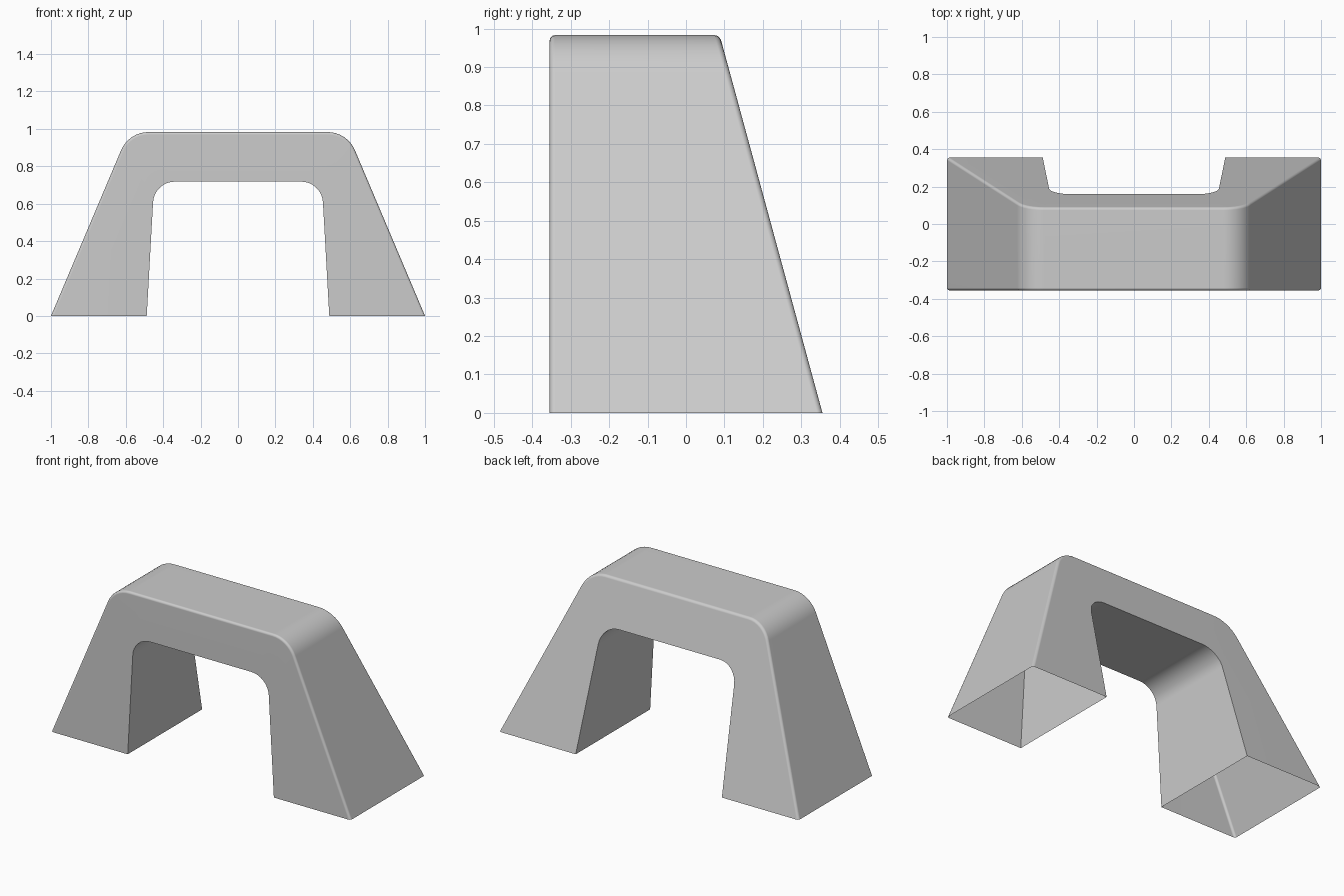
import bpy, bmesh, math
from mathutils import Vector

cube = bpy.data.objects.get("Cube")
if cube:
    bpy.data.objects.remove(cube, do_unlink=True)

HALF_DEPTH = 0.355
BACK_SLOPE = 0.272
BEVEL = 0.014


def fillet(start, corner, end, dist, steps=8):
    """Points of a rounded corner between two straight lines."""
    s, c, e = Vector(start), Vector(corner), Vector(end)
    a = c + (s - c).normalized() * dist
    b = c + (e - c).normalized() * dist
    half = (s - c).angle(e - c) / 2
    mid_dir = ((a + b) / 2 - c).normalized()
    centre = c + mid_dir * dist / math.cos(half)
    ra, rb = a - centre, b - centre
    sweep = ra.angle(rb)
    return [centre + (ra * math.sin((1 - i / steps) * sweep)
                      + rb * math.sin(i / steps * sweep)) / math.sin(sweep)
            for i in range(steps + 1)]


def arch_line(foot, shoulder, dist):
    """Left foot, rounded shoulder, then the mirrored half."""
    half = [Vector(foot)] + fillet(foot, shoulder, (0, shoulder[1]), dist)
    return half + [Vector((-p.x, p.y)) for p in reversed(half)]


outer = arch_line((-1, 0), (-0.584, 0.983), 0.105)
inner = arch_line((-0.488, 0), (-0.448, 0.718), 0.11)

# Hollow arch: upright front, leaning back, open under the feet
bm = bmesh.new()


def ring(points, back):
    return [bm.verts.new((p.x, HALF_DEPTH - BACK_SLOPE * p.y if back else -HALF_DEPTH, p.y))
            for p in points]


of, ob = ring(outer, False), ring(outer, True)
inf, inb = ring(inner, False), ring(inner, True)
n = len(outer)
for a, b in ((of, ob), (inf, inb), (of, inf), (ob, inb)):
    for i in range(n - 1):
        bm.faces.new((a[i], a[i + 1], b[i + 1], b[i]))
bmesh.ops.recalc_face_normals(bm, faces=bm.faces)
# An open shell may be oriented inwards; the top must face up
top = max(bm.faces, key=lambda f: f.calc_center_median().z)
if top.normal.z < 0:
    bmesh.ops.reverse_faces(bm, faces=bm.faces)

# Soft outer rims, crisp inner rims
rims = [bm.edges.get((r[i], r[i + 1])) for r in (of, ob) for i in range(n - 1)]
bmesh.ops.bevel(bm, geom=rims, offset=BEVEL, offset_type='OFFSET',
                segments=3, profile=0.5, affect='EDGES')

mesh = bpy.data.meshes.new("arch_block")
bm.to_mesh(mesh)
bm.free()
arch = bpy.data.objects.new("arch_block", mesh)
bpy.context.collection.objects.link(arch)

grey = bpy.data.materials.new("light_grey")
grey.use_nodes = True
colour = (0.6, 0.6, 0.6, 1)
grey.diffuse_color = colour
grey.node_tree.nodes["Principled BSDF"].inputs["Base Color"].default_value = colour
mesh.materials.append(grey)

bpy.ops.object.select_all(action='DESELECT')
arch.select_set(True)
bpy.context.view_layer.objects.active = arch
bpy.ops.object.shade_smooth_by_angle(angle=math.radians(35))

# Keep the broad flat faces flat next to the soft rims
weighted = arch.modifiers.new("face_weighted_normals", 'WEIGHTED_NORMAL')
weighted.keep_sharp = True
